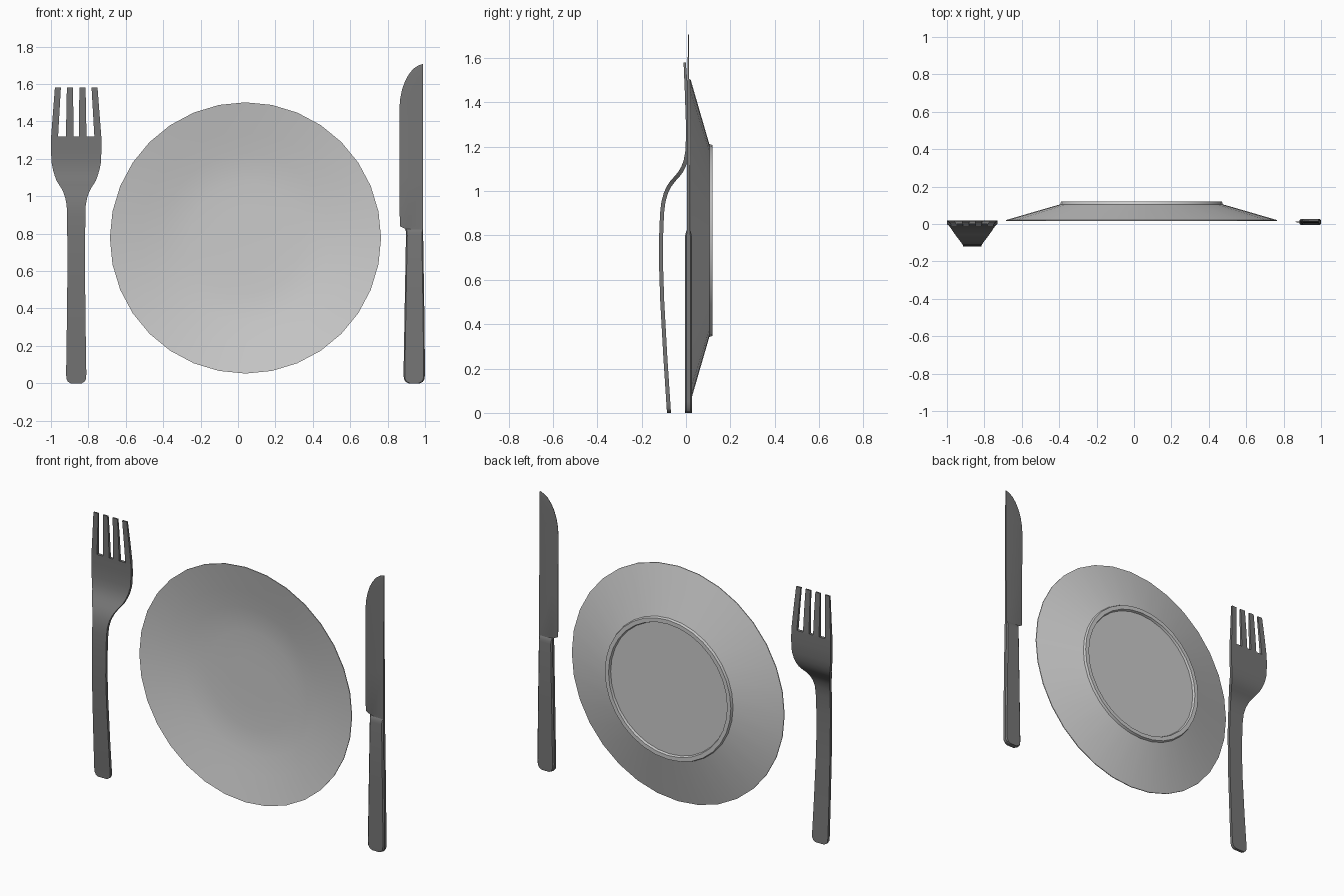
import bpy, bmesh, math

if "Cube" in bpy.data.objects:
    bpy.data.objects.remove(bpy.data.objects["Cube"])


def material(name, c):
    m = bpy.data.materials.new(name)
    m.diffuse_color = (c, c, c, 1)
    m.use_nodes = True
    m.node_tree.nodes["Principled BSDF"].inputs["Base Color"].default_value = m.diffuse_color
    return m


STEEL = material("dark steel", 0.18)
CHINA = material("pale china", 0.60)


def finish(bm, name, mat, angle=30):
    bmesh.ops.recalc_face_normals(bm, faces=bm.faces)
    me = bpy.data.meshes.new(name)
    bm.to_mesh(me)
    bm.free()
    me.materials.append(mat)
    ob = bpy.data.objects.new(name, me)
    bpy.context.collection.objects.link(ob)
    bpy.ops.object.select_all(action='DESELECT')
    ob.select_set(True)
    bpy.context.view_layer.objects.active = ob
    bpy.ops.object.shade_smooth_by_angle(angle=math.radians(angle))
    return ob


def loft(bm, sections):
    """Skin a list of equal-sized closed rings and cap both ends."""
    rings = [[bm.verts.new(p) for p in s] for s in sections]
    n = len(rings[0])
    for a, b in zip(rings, rings[1:]):
        for i in range(n):
            j = (i + 1) % n
            bm.faces.new((a[i], a[j], b[j], b[i]))
    bm.faces.new(rings[0][::-1])
    bm.faces.new(rings[-1])


def box_ring(x0, x1, y, t, z):
    return [(x0, y - t / 2, z), (x1, y - t / 2, z),
            (x1, y + t / 2, z), (x0, y + t / 2, z)]


def chamfer_ring(x0, x1, y, t, z, c):
    h = t / 2
    return [(x0 + c, y - h, z), (x1 - c, y - h, z), (x1, y - h + c, z), (x1, y + h - c, z),
            (x1 - c, y + h, z), (x0 + c, y + h, z), (x0, y + h - c, z), (x0, y - h + c, z)]


# Plate: profile (radius, y) revolved about the y axis, 32 sides
PX, PZ, SIDES = 0.04, 0.777, 32
profile = [(0.16, 0.087), (0.30, 0.085), (0.38, 0.079), (0.45, 0.069), (0.56, 0.049),
           (0.725, 0.016), (0.725, 0.021), (0.435, 0.105), (0.43, 0.12), (0.405, 0.12),
           (0.40, 0.106)]
bm = bmesh.new()
rings = []
for r, y in profile:
    rings.append([bm.verts.new((PX + r * math.sin(2 * math.pi * i / SIDES), y,
                                PZ + r * math.cos(2 * math.pi * i / SIDES)))
                  for i in range(SIDES)])
for a, b in zip(rings, rings[1:]):
    for i in range(SIDES):
        j = (i + 1) % SIDES
        bm.faces.new((a[i], a[j], b[j], b[i]))
bm.faces.new(rings[0])
bm.faces.new(rings[-1])
finish(bm, "plate", CHINA)

# Fork handle and neck: (z, half width, y centre)
FX, T = -0.865, 0.018
rows = [(0.0, 0.030, -0.077), (0.008, 0.044, -0.0775), (0.022, 0.052, -0.078),
        (0.05, 0.054, -0.080), (0.25, 0.051, -0.093), (0.50, 0.048, -0.107),
        (0.65, 0.047, -0.112), (0.80, 0.048, -0.112), (0.90, 0.049, -0.108),
        (0.95, 0.051, -0.102), (0.99, 0.058, -0.091), (1.02, 0.068, -0.077),
        (1.045, 0.081, -0.059), (1.065, 0.094, -0.041), (1.085, 0.106, -0.025),
        (1.11, 0.115, -0.011), (1.14, 0.124, -0.001), (1.18, 0.132, 0.006),
        (1.25, 0.135, 0.009), (1.32, 0.134, 0.008)]
bm = bmesh.new()
sections = []
for k, (z, w, y) in enumerate(rows):
    # thickness follows the slope so the S bend keeps an even gauge
    p, q = rows[max(k - 1, 0)], rows[min(k + 1, len(rows) - 1)]
    s = (q[2] - p[2]) / (q[0] - p[0])
    sections.append(box_ring(FX - w, FX + w, y, T * math.sqrt(1 + s * s), z))
loft(bm, sections)

# Fork tines: inner and outer offsets at root and tip, mirrored
for side in (-1, 1):
    for r0, r1, t0, t1 in ((0.097, 0.134, 0.082, 0.114), (0.014, 0.055, 0.017, 0.050)):
        rs = sorted((FX + side * r0, FX + side * r1))
        ts = sorted((FX + side * t0, FX + side * t1))
        ms = [(a + b) / 2 for a, b in zip(rs, ts)]
        loft(bm, [box_ring(*rs, 0.008, T, 1.32),
                  box_ring(*ms, 0.002, 0.015, 1.45),
                  box_ring(*ts, -0.006, 0.010, 1.58)])
finish(bm, "fork", STEEL, 35)

# Knife handle: (z, x0, x1, thickness, chamfer)
KY = 0.011
bm = bmesh.new()
loft(bm, [chamfer_ring(a, b, KY, t, z, c) for z, a, b, t, c in (
    (0.0, 0.912, 0.972, 0.030, 0.007), (0.008, 0.896, 0.988, 0.032, 0.007),
    (0.022, 0.887, 0.997, 0.032, 0.007), (0.05, 0.885, 1.0, 0.032, 0.007),
    (0.40, 0.891, 0.996, 0.032, 0.007), (0.79, 0.898, 0.990, 0.032, 0.007),
    (0.805, 0.898, 0.990, 0.028, 0.006), (0.818, 0.898, 0.990, 0.020, 0.004),
    (0.825, 0.898, 0.990, 0.010, 0.002))])
finish(bm, "knife_handle", STEEL)

# Knife blade: wedge section, thin cutting edge on the left, curved tip
bm = bmesh.new()
sections = []
for z, x0, t in ((0.81, 0.898, 0.014), (0.826, 0.893, 0.014), (0.84, 0.865, 0.014),
                 (1.10, 0.864, 0.012), (1.47, 0.863, 0.008), (1.52, 0.867, 0.007),
                 (1.57, 0.877, 0.007), (1.615, 0.893, 0.006), (1.65, 0.912, 0.006),
                 (1.68, 0.936, 0.005), (1.698, 0.962, 0.004), (1.706, 0.984, 0.004)):
    x1, h = 0.990, t / 2
    b = x0 + 0.35 * (x1 - x0)
    sections.append([(x0, KY - 0.001, z), (b, KY - h, z), (x1, KY - h, z),
                     (x1, KY + h, z), (b, KY + h, z), (x0, KY + 0.001, z)])
loft(bm, sections)
finish(bm, "knife_blade", STEEL)
